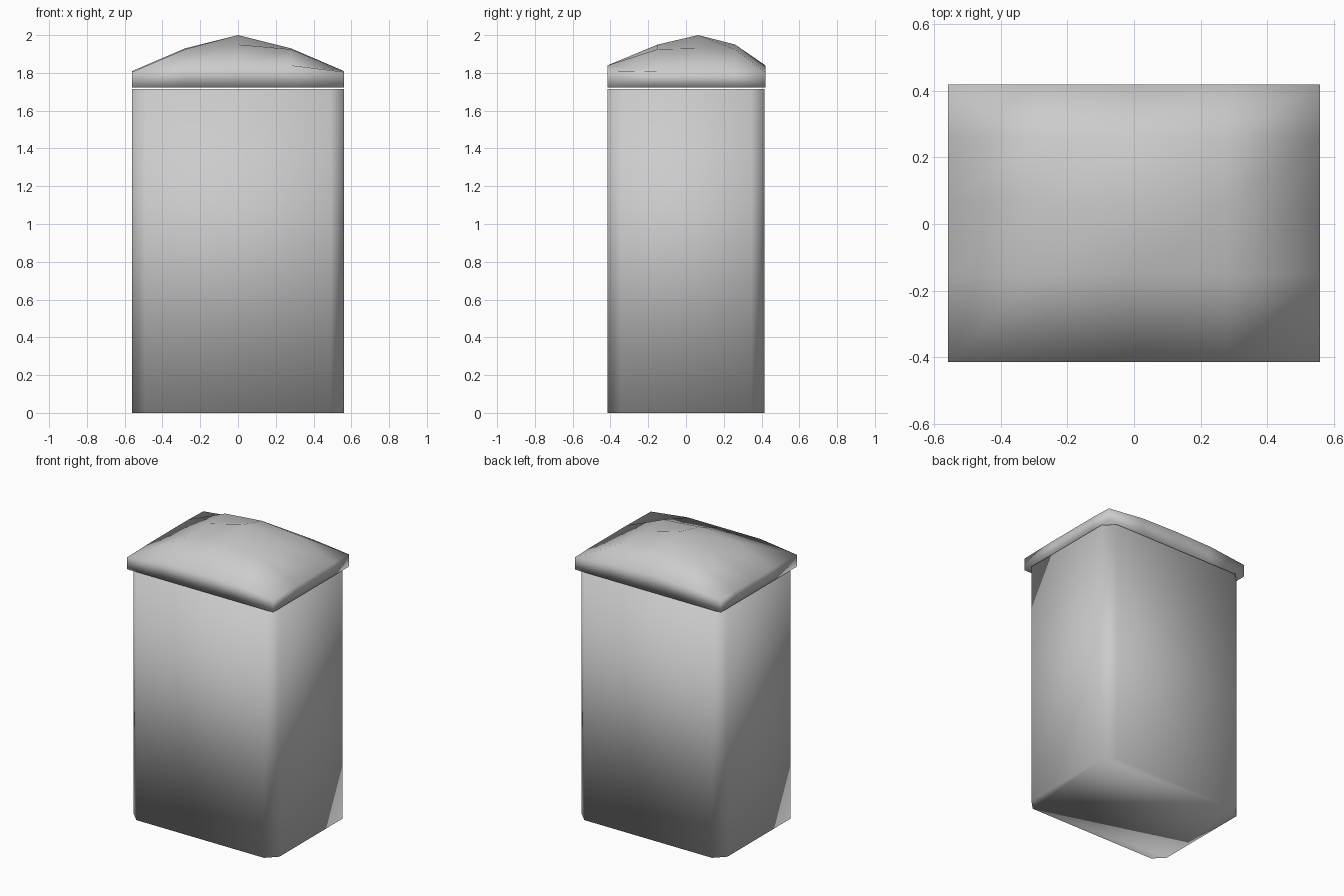
import bpy, bmesh

if "Cube" in bpy.data.objects:
    bpy.data.objects.remove(bpy.data.objects["Cube"])


def make_object(name, bm):
    bmesh.ops.recalc_face_normals(bm, faces=bm.faces)
    for f in bm.faces:
        f.smooth = True
    mesh = bpy.data.meshes.new(name)
    bm.to_mesh(mesh)
    bm.free()
    ob = bpy.data.objects.new(name, mesh)
    bpy.context.collection.objects.link(ob)
    return ob


# Body: tall box with chamfered vertical corners
hx, hy, c, top = 0.56, 0.415, 0.07, 1.715
outline = [(-hx + c, -hy), (hx - c, -hy), (hx, -hy + c), (hx, hy - c),
           (hx - c, hy), (-hx + c, hy), (-hx, hy - c), (-hx, -hy + c)]
bm = bmesh.new()
base = bm.faces.new([bm.verts.new((x, y, 0)) for x, y in outline])
ext = bmesh.ops.extrude_face_region(bm, geom=[base], use_keep_orig=True)
bmesh.ops.translate(bm, vec=(0, 0, top),
                    verts=[v for v in ext["geom"] if isinstance(v, bmesh.types.BMVert)])
make_object("body", bm)

# Lid: faceted dome grid (rows run front to back) above a straight rim
xs = [-0.56, -0.28, 0, 0.28, 0.56]
rows = [(-0.415, (1.84, 1.84, 1.805)),
        (-0.15, (1.95, 1.925, 1.81)),
        (0.065, (2.0, 1.93, 1.81)),
        (0.26, (1.95, 1.925, 1.81)),
        (0.42, (1.84, 1.835, 1.805))]
bm = bmesh.new()
grid = [[bm.verts.new((x, y, z[abs(i - 2)])) for i, x in enumerate(xs)] for y, z in rows]
for j in range(4):
    for i in range(4):
        bm.faces.new((grid[j][i], grid[j][i + 1], grid[j + 1][i + 1], grid[j + 1][i]))

# Lid rim and underside
edge = (grid[0] + [r[4] for r in grid[1:]] + grid[4][3::-1]
        + [grid[j][0] for j in (3, 2, 1)])
low = [bm.verts.new((v.co.x, v.co.y, 1.722)) for v in edge]
n = len(edge)
for k in range(n):
    m = (k + 1) % n
    bm.faces.new((edge[k], low[k], low[m], edge[m]))
bm.faces.new(low)
make_object("lid", bm)
